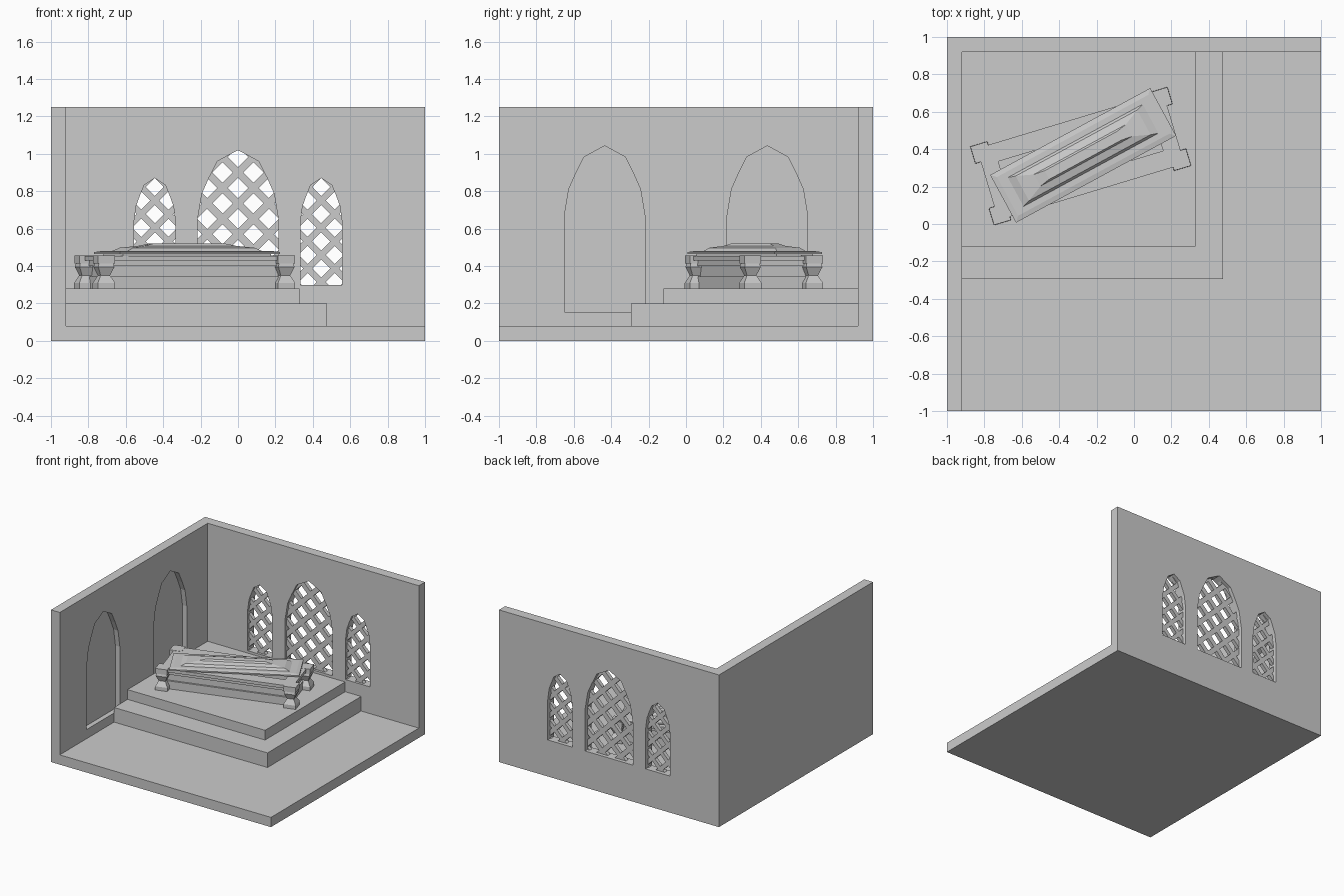
import bpy, bmesh, math
from mathutils import Vector, Matrix

if "Cube" in bpy.data.objects:
    bpy.data.objects.remove(bpy.data.objects["Cube"], do_unlink=True)

stone = bpy.data.materials.new("grey stone")
stone.use_nodes = True
stone.diffuse_color = (0.6, 0.6, 0.6, 1)
stone.node_tree.nodes["Principled BSDF"].inputs["Base Color"].default_value = (0.6, 0.6, 0.6, 1)


def finish(name, bm):
    bmesh.ops.recalc_face_normals(bm, faces=bm.faces)
    mesh = bpy.data.meshes.new(name)
    bm.to_mesh(mesh)
    bm.free()
    mesh.materials.append(stone)
    ob = bpy.data.objects.new(name, mesh)
    bpy.context.collection.objects.link(ob)
    return ob


def loft(name, rings):
    """Skin a list of point rings and cap both ends."""
    bm = bmesh.new()
    loops = [[bm.verts.new(p) for p in ring] for ring in rings]
    n = len(loops[0])
    for a, b in zip(loops, loops[1:]):
        for i in range(n):
            j = (i + 1) % n
            bm.faces.new((a[i], a[j], b[j], b[i]))
    bm.faces.new(loops[0])
    bm.faces.new(loops[-1])
    return finish(name, bm)


def rect(hx, hy, z):
    return [(-hx, -hy, z), (hx, -hy, z), (hx, hy, z), (-hx, hy, z)]


def stack(name, levels, place):
    ob = loft(name, [rect(*level) for level in levels])
    ob.matrix_world = place
    return ob


def box(name, lo, hi):
    rings = [[(lo[0], lo[1], z), (hi[0], lo[1], z), (hi[0], hi[1], z), (lo[0], hi[1], z)]
             for z in (lo[2], hi[2])]
    return loft(name, rings)


def arch(mid, half, base, spring, apex):
    """Convex pointed arch outline, counter-clockwise."""
    curve = [(1, 0), (0.89, 0.38), (0.72, 0.6), (0.51, 0.84)]
    right = [(half, base)] + [(half * u, spring + (apex - spring) * v) for u, v in curve]
    pts = right + [(0, apex)] + [(-u, v) for u, v in reversed(right)]
    return [(mid + u, v) for u, v in pts]


def cut(target, cutter):
    cutter.hide_render = True
    mod = target.modifiers.new("cut", 'BOOLEAN')
    mod.object = cutter
    mod.solver = 'EXACT'
    bpy.context.view_layer.objects.active = target
    bpy.ops.object.modifier_apply(modifier=mod.name)
    bpy.data.objects.remove(cutter, do_unlink=True)


def lattice(name, outline, cross, pitch, width):
    """Diagonal bars trimmed to the arch outline."""
    bm = bmesh.new()
    mid = outline[0][0] * 0.5 + outline[-1][0] * 0.5
    for side in (1, -1):
        for k in range(-6, 7):
            bar = bmesh.new()
            place = (Matrix.Translation((mid, 0.955, cross + k * pitch))
                     @ Matrix.Rotation(side * math.pi / 4, 4, 'Y')
                     @ Matrix.Diagonal((3, 0.03, width, 1)))
            bmesh.ops.create_cube(bar, size=1, matrix=place)
            for (u, v), (s, t) in zip(outline, outline[1:] + outline[:1]):
                bmesh.ops.bisect_plane(bar, geom=bar.verts[:] + bar.edges[:] + bar.faces[:],
                                       plane_co=(u, 0, v), plane_no=(t - v, 0, u - s),
                                       clear_outer=True)
            piece = bpy.data.meshes.new("bar")
            bar.to_mesh(piece)
            bar.free()
            bm.from_mesh(piece)
            bpy.data.meshes.remove(piece)
    return finish(name, bm)


# Room: floor with two walls
room = box("room", (-1, -1, 0), (1, 1, 1.25))
cut(room, box("interior_cutter", (-0.92, -2, 0.08), (2, 0.92, 2)))

# Windows in the back wall with lattice
windows = [("right_window", -0.445, 0.112, 0.63, 0.87, 0.75, 0.145, 0.034),
           ("centre_window", 0, 0.217, 0.645, 1.02, 0.9, 0.165, 0.04),
           ("left_window", 0.445, 0.112, 0.63, 0.87, 0.75, 0.145, 0.034)]
for name, mid, half, spring, apex, cross, pitch, width in windows:
    shape = arch(mid, half, 0.3, spring, apex)
    cut(room, loft("window_cutter", [[(u, y, v) for u, v in shape] for y in (0.88, 1.1)]))
    lattice(name + "_lattice", shape, cross, pitch, width)

# Blind niches in the side wall
for mid in (-0.435, 0.435):
    shape = arch(mid, 0.215, 0.155, 0.67, 1.043)
    cut(room, loft("niche_cutter", [[(x, u, v) for u, v in shape] for x in (-0.96, -0.88)]))

# Stepped platform
box("lower_step", (-0.92, -0.295, 0.08), (0.475, 0.92, 0.2))
box("upper_step", (-0.92, -0.12, 0.2), (0.33, 0.92, 0.28))

# Hollow stone chest
chest = Matrix.Translation((-0.285, 0.363, 0)) @ Matrix.Rotation(math.radians(16.8), 4, 'Z')
stack("chest_body", [(0.49, 0.17, 0.28), (0.49, 0.17, 0.345), (0.475, 0.155, 0.345),
                     (0.475, 0.155, 0.4), (0.495, 0.175, 0.4), (0.495, 0.175, 0.43),
                     (0.52, 0.2, 0.43), (0.52, 0.2, 0.455), (0.43, 0.1, 0.455),
                     (0.43, 0.1, 0.31)], chest)

# Corner posts
post = [(0.048, 0.28), (0.048, 0.31), (0.026, 0.35), (0.045, 0.395),
        (0.04, 0.415), (0.047, 0.415), (0.047, 0.457)]
for sx, end in ((1, "left"), (-1, "right")):
    for sy, row in ((1, "back"), (-1, "front")):
        stack(f"{row}_{end}_post", [(h, h, z) for h, z in post],
              chest @ Matrix.Translation((sx * 0.503, sy * 0.172, 0)))

# Lid, pushed askew
lid = Matrix.Translation((-0.272, 0.367, 0)) @ Matrix.Rotation(math.radians(28.5), 4, 'Z')
stack("lid", [(0.45, 0.11, 0.455), (0.45, 0.11, 0.464), (0.487, 0.145, 0.464),
              (0.487, 0.145, 0.475), (0.46, 0.118, 0.48), (0.41, 0.088, 0.48),
              (0.37, 0.075, 0.498), (0.28, 0.036, 0.508), (0.22, 0.026, 0.52)], lid)
